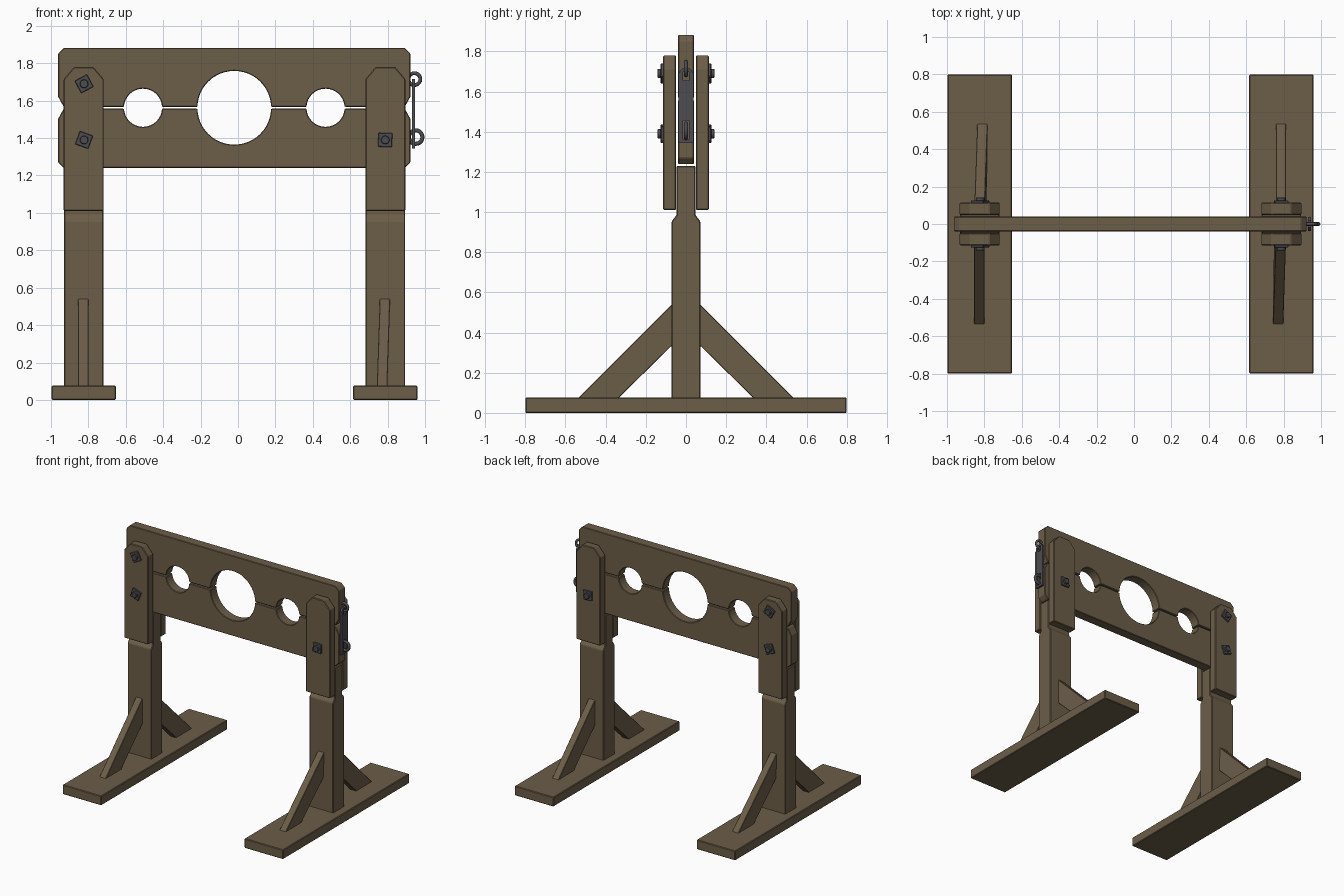
import bpy, bmesh, math
from mathutils import Vector, Matrix

if "Cube" in bpy.data.objects:
    bpy.data.objects.remove(bpy.data.objects["Cube"])


def material(name, rgb):
    m = bpy.data.materials.new(name)
    m.diffuse_color = (*rgb, 1)
    m.use_nodes = True
    m.node_tree.nodes["Principled BSDF"].inputs["Base Color"].default_value = m.diffuse_color
    return m


WOOD = material("aged wood", (0.150, 0.112, 0.066))
IRON = material("dark iron", (0.075, 0.075, 0.082))


def finish(name, bm, mat, bevel=0.0):
    bmesh.ops.recalc_face_normals(bm, faces=bm.faces)
    me = bpy.data.meshes.new(name)
    bm.to_mesh(me)
    bm.free()
    ob = bpy.data.objects.new(name, me)
    bpy.context.collection.objects.link(ob)
    me.materials.append(mat)
    if bevel:
        b = ob.modifiers.new("worn edges", 'BEVEL')
        b.width, b.segments, b.limit_method = bevel, 1, 'ANGLE'
        b.angle_limit = math.radians(35)
    return ob


def prism(name, pts, axis, a, b, mat=WOOD, bevel=0.005, shear=None):
    """Extrude a profile along x (pts = y,z) or y (pts = x,z)."""
    bm = bmesh.new()

    def pos(p, t):
        return Vector((t, p[0], p[1])) if axis == 'x' else Vector((p[0], t, p[1]))
    v0 = [bm.verts.new(pos(p, a)) for p in pts]
    v1 = [bm.verts.new(pos(p, b)) for p in pts]
    bm.faces.new(v0)
    bm.faces.new(v1[::-1])
    n = len(pts)
    for i in range(n):
        bm.faces.new((v0[i], v1[i], v1[(i + 1) % n], v0[(i + 1) % n]))
    if shear:
        for v in bm.verts:
            v.co.x += shear * (v.co.z - 0.55)
    return finish(name, bm, mat, bevel)


def rect(a, b, c, d):
    return [(a, c), (b, c), (b, d), (a, d)]


def torus(name, centre, R, r, stretch=1.0, a0=0.0, a1=2 * math.pi, n=20, k=8):
    """Iron ring (or arc) lying in the xz plane."""
    bm = bmesh.new()
    closed = abs(a1 - a0 - 2 * math.pi) < 1e-4
    rings = []
    for i in range(n if closed else n + 1):
        t = a0 + (a1 - a0) * i / n
        ring = []
        for j in range(k):
            s = 2 * math.pi * j / k
            q = R + r * math.cos(s)
            ring.append(bm.verts.new((centre[0] + q * math.cos(t), centre[1] + r * math.sin(s),
                                      centre[2] + stretch * q * math.sin(t))))
        rings.append(ring)
    m = len(rings)
    for i in range(m if closed else m - 1):
        A, B = rings[i], rings[(i + 1) % m]
        for j in range(k):
            bm.faces.new((A[j], B[j], B[(j + 1) % k], A[(j + 1) % k]))
    if not closed:
        bm.faces.new(rings[0])
        bm.faces.new(rings[-1])
    for f in bm.faces:
        f.smooth = True
    return finish(name, bm, IRON)


# Feet, posts, cheek plates and braces on both sides
for side, cx, shears in (("left", -0.825, (0.0, -0.035)), ("right", 0.788, (0.033, 0.0))):
    prism(side + "_foot", rect(-0.8, 0.8, 0, 0.076), 'x', cx - 0.172, cx + 0.172)
    half = [(0.071, 0.07), (0.071, 0.955), (0.047, 0.985), (0.047, 1.23)]
    prism(side + "_post", half + [(-y, z) for y, z in half[::-1]], 'x', cx - 0.106, cx + 0.106)
    for sy, face, sh in ((-1, "front", shears[0]), (1, "back", shears[1])):
        l, r = cx - 0.107, cx + 0.107
        prism(f"{side}_{face}_cheek", [(l, 1.01), (r, 1.01), (r, 1.715), (r - 0.055, 1.78),
                                      (l + 0.055, 1.78), (l, 1.715)], 'y', sy * 0.049, sy * 0.114)
        prism(f"{side}_{face}_brace", [(sy * 0.54, 0.07), (sy * 0.34, 0.07), (sy * 0.06, 0.345),
                                      (sy * 0.06, 0.55)], 'x', cx - 0.03, cx + 0.026,
              bevel=0.003, shear=sh)

# Upper and lower boards with half-round openings
MID, X0, X1 = 1.562, -0.962, 0.922


def half_board(name, s, outer):
    e = MID + s * 0.005
    c, h = 0.03, 0.055
    pts = [(X0, e + s * h), (X0 + c, e)]
    for hx, r in ((-0.508, 0.102), (-0.02, 0.197), (0.468, 0.102)):
        n = 24 if r > 0.15 else 16
        t0 = math.asin(0.005 / r)
        for i in range(n + 1):
            t = math.pi - t0 - (math.pi - 2 * t0) * i / n
            pts.append((hx + r * math.cos(t), MID + s * r * math.sin(t)))
    pts += [(X1 - c, e), (X1, e + s * h), (X1, outer - s * 0.03), (X1 - c, outer),
            (X0 + c, outer), (X0, outer - s * 0.03)]
    prism(name, pts, 'y', -0.04, 0.04, bevel=0.004)


half_board("upper_board", 1, 1.882)
half_board("lower_board", -1, 1.24)


# Bolts: square washer with a smaller rounded head
def bolt(name, x, z, sy, turn):
    bm = bmesh.new()
    for sides, r, y0, y1, rot in ((4, 0.053, 0.110, 0.126, turn + 45), (8, 0.024, 0.120, 0.142, turn)):
        mtx = (Matrix.Translation((x, sy * (y0 + y1) / 2, z)) @ Matrix.Rotation(math.radians(rot), 4, 'Y')
               @ Matrix.Rotation(math.pi / 2, 4, 'X'))
        bmesh.ops.create_cone(bm, cap_ends=True, segments=sides, radius1=r, radius2=r,
                              depth=y1 - y0, matrix=mtx)
    finish(name, bm, IRON, 0.003)


for sy, face in ((-1, "front"), (1, "back")):
    bolt(face + "_left_upper_bolt", -0.823, 1.69, sy, -28)
    bolt(face + "_left_lower_bolt", -0.823, 1.39, sy, 20)
    bolt(face + "_right_lower_bolt", 0.787, 1.39, sy, 2)

# Hasp: slotted strap on the right end, held by two staples
strap = [(-0.038, 1.343), (0.038, 1.343), (0.038, 1.69), (0.02, 1.715), (-0.02, 1.715), (-0.038, 1.69)]
hasp = prism("hasp_strap", strap, 'x', 0.931, 0.947, IRON, 0)
for i, (z0, z1) in enumerate(((1.36, 1.455), (1.655, 1.70))):
    cut = prism(f"slot_cutter_{i}", rect(-0.016, 0.016, z0, z1), 'x', 0.9, 1.0, IRON, 0)
    cut.hide_render = True
    cut.hide_set(True)
    m = hasp.modifiers.new("slot", 'BOOLEAN')
    m.operation, m.object, m.solver = 'DIFFERENCE', cut, 'EXACT'
torus("upper_staple", (0.943, 0, 1.715), 0.032, 0.010)
torus("lower_staple", (0.950, 0, 1.405), 0.036, 0.011)
